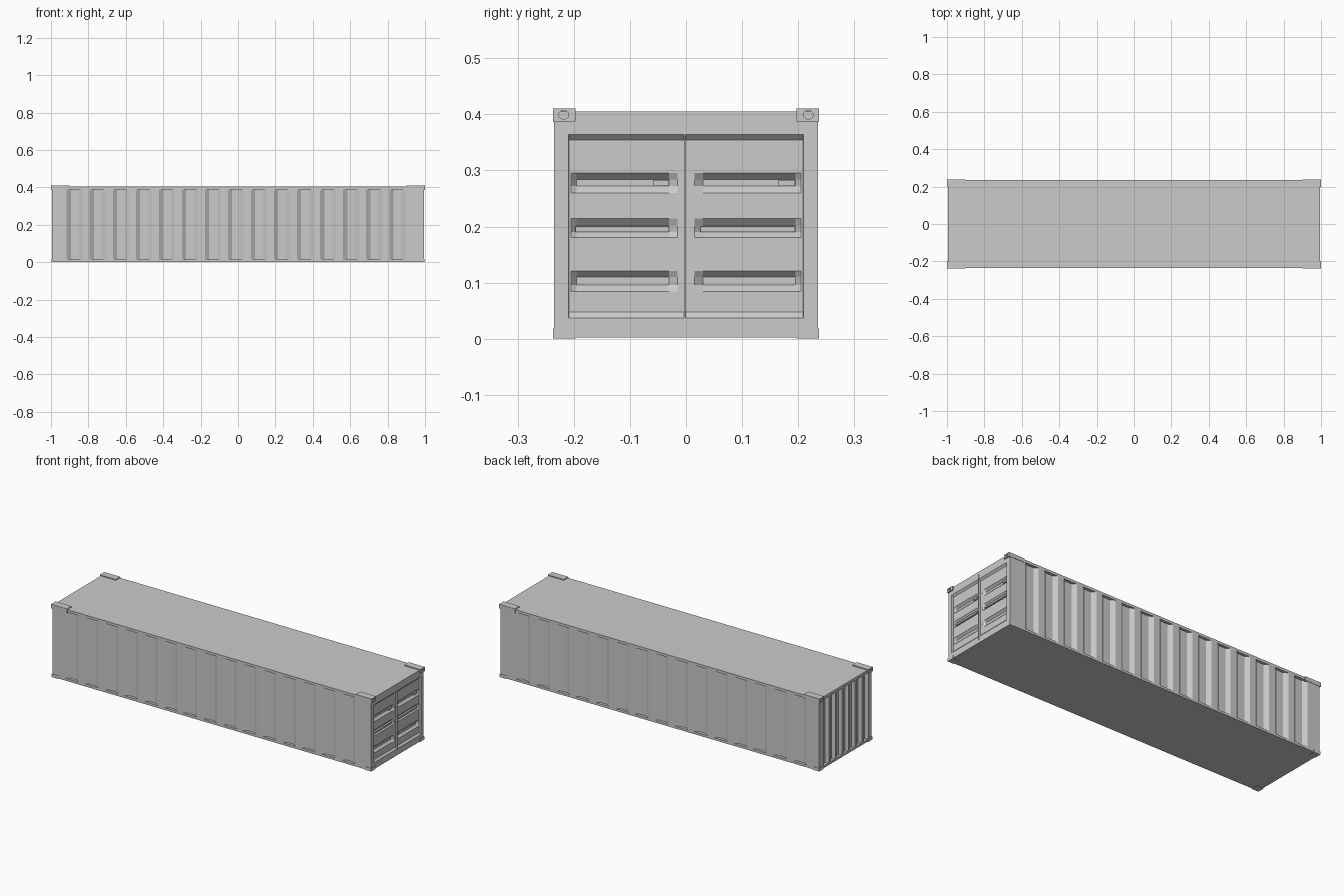
import bpy, bmesh
from mathutils import Vector

if "Cube" in bpy.data.objects:
    bpy.data.objects.remove(bpy.data.objects["Cube"])

X, Y = 0.994, 0.235          # body half length / half width
Z0, Z1, ZTOP = 0.015, 0.39, 0.405


def finish(name, bm, normals=True):
    if normals:
        bmesh.ops.recalc_face_normals(bm, faces=bm.faces)
    me = bpy.data.meshes.new(name)
    bm.to_mesh(me)
    bm.free()
    ob = bpy.data.objects.new(name, me)
    bpy.context.collection.objects.link(ob)
    return ob


def box(name, lo, hi):
    lo, hi = Vector(lo), Vector(hi)
    bm = bmesh.new()
    bmesh.ops.create_cube(bm, size=1)
    for v in bm.verts:
        v.co = (lo + hi) / 2 + Vector(a * b for a, b in zip(v.co, hi - lo))
    return finish(name, bm)


def waves(start, pitch, count, slope, flat, depth):
    """Trapezoid recesses along one wall as (distance, depth) pairs."""
    pts = []
    for i in range(count):
        s = start + i * pitch
        pts += [(s, 0), (s + slope, depth), (s + slope + flat, depth), (s + 2 * slope + flat, 0)]
    return pts


# Corrugated walls: one open outline around both sides and the closed end
side = waves(-0.916, 0.1232, 15, 0.022, 0.042, 0.015)
end = waves(-0.205, 0.0588, 7, 0.010, 0.025, 0.016)
outline = [(X, -Y)] + [(s, -Y + d) for s, d in reversed(side)] + [(-X, -Y)]
outline += [(-X + d, s) for s, d in end] + [(-X, Y)]
outline += [(s, Y - d) for s, d in side] + [(X, Y)]
bm = bmesh.new()
low = [bm.verts.new((x, y, Z0)) for x, y in outline]
high = [bm.verts.new((x, y, Z1)) for x, y in outline]
for i in range(len(low) - 1):
    bm.faces.new((low[i], high[i], high[i + 1], low[i + 1]))
finish("corrugated_walls", bm, False)

# Floor and roof slabs with their rails
box("floor", (-X, -Y, 0.002), (X, Y, Z0))
box("roof", (-X, -Y, Z1), (X, Y, ZTOP))

# Door end: grid pushed in for the panel and its six sunken ribs
half = [0.015, 0.03, 0.195, 0.205, 0.2085, 0.209, Y]
ys = [-v for v in reversed(half)] + half
ribs = [(0.260, 0.272, 0.284, 0.295), (0.180, 0.190, 0.201, 0.214), (0.084, 0.096, 0.110, 0.121)]
zs = sorted([Z0, 0.037, 0.048, 0.354, 0.364, Z1] + [z for r in ribs for z in r])


def door_depth(y, z):
    a = abs(y)
    d = 0.010 if a < 0.2088 and 0.04 < z < 0.36 else 0
    if 0.02 < a < 0.2 and any(r[1] <= z <= r[2] for r in ribs):
        d += 0.012
    return d


bm = bmesh.new()
grid = [[bm.verts.new((X - door_depth(y, z), y, z)) for y in ys] for z in zs]
for j in range(len(zs) - 1):
    for i in range(len(ys) - 1):
        bm.faces.new((grid[j][i], grid[j][i + 1], grid[j + 1][i + 1], grid[j + 1][i]))
finish("door_panels", bm, False)

# Door seam and locking hardware
box("door_seam", (X - 0.015, -0.004, 0.019), (X + 0.001, -0.001, 0.388))
for n, (y0, y1) in enumerate([(-0.197, -0.03), (0.026, 0.193)]):
    box(f"lock_bar_{n}", (X - 0.024, y0, 0.190), (X - 0.012, y1, 0.200))
    box(f"door_handle_{n}", (X - 0.024, y1 - 0.028, 0.272), (X - 0.013, y1, 0.283))

# Corner castings; the upper ones are pierced from the end
bm = bmesh.new()
for sy in (-1, 1):
    for sx in (-1, 1):
        res = bmesh.ops.create_cone(bm, cap_ends=True, segments=12, radius1=0.009,
                                    radius2=0.009, depth=0.024)
        for v in res["verts"]:
            a, b, c = v.co
            v.co = (sx * 1.0 + c, sy * 0.218 + b, 0.399 + a * 0.85)
cutter = finish("casting_hole_cutter", bm)
cutter.hide_render = True
cutter.hide_viewport = True
for sx in (-1, 1):
    for sy in (-1, 1):
        tag = ("door" if sx > 0 else "closed") + ("_back" if sy > 0 else "_front")

        def corner(name, x0, x1, y0, y1, z0, z1):
            xa, xb = sorted((sx * x0, sx * x1))
            ya, yb = sorted((sy * y0, sy * y1))
            return box(f"{name}_{tag}", (xa, ya, z0), (xb, yb, z1))

        top = corner("top_casting", 0.9, 1.0, 0.197, 0.237, 0.387, 0.41)
        cut = top.modifiers.new("hole", 'BOOLEAN')
        cut.operation = 'DIFFERENCE'
        cut.solver = 'EXACT'
        cut.object = cutter
        corner("bottom_casting", 0.955, X + 0.002, 0.197, 0.237, 0.0, 0.018)
